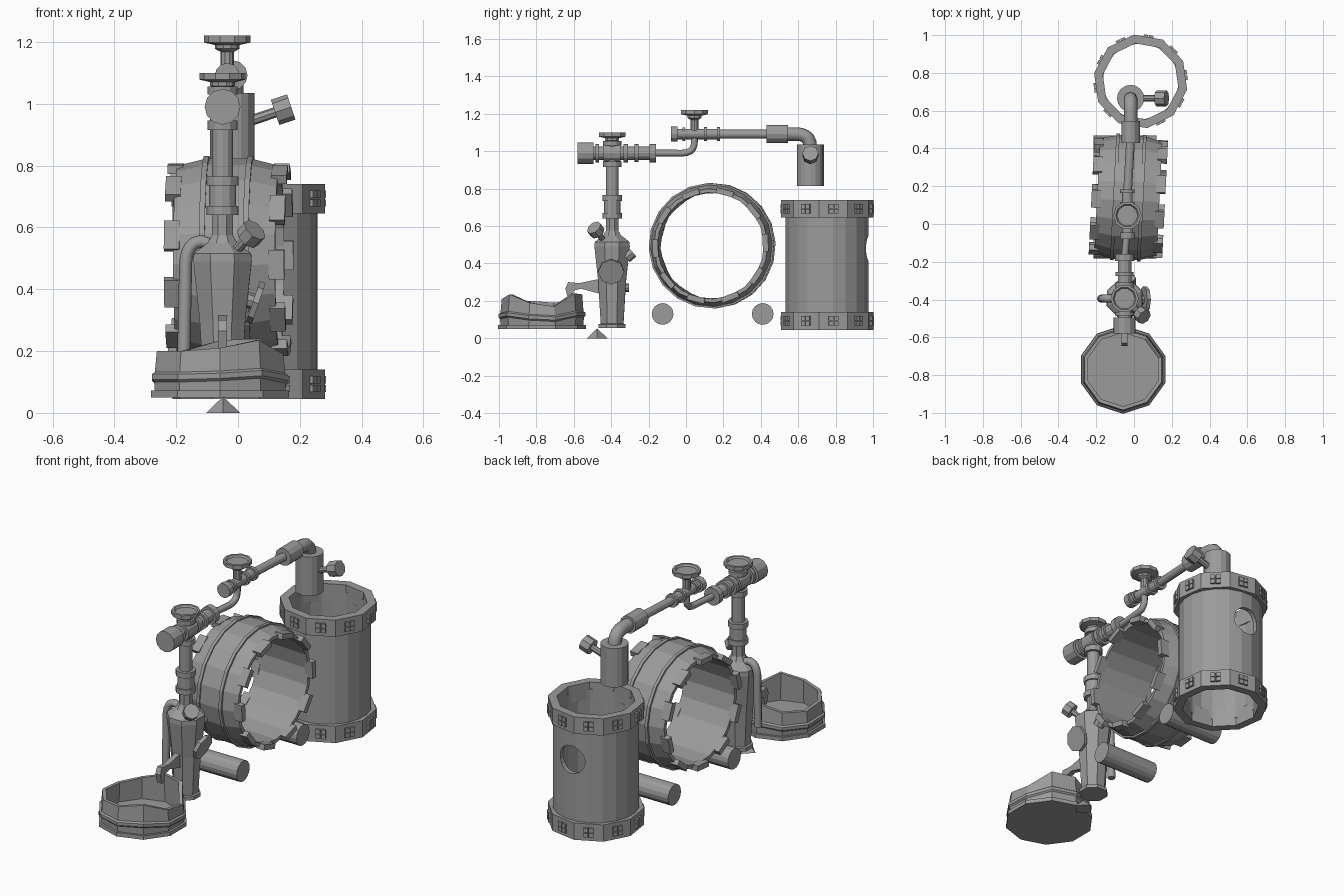
import bpy, bmesh, math
from mathutils import Matrix, Vector

if "Cube" in bpy.data.objects:
    bpy.data.objects.remove(bpy.data.objects["Cube"], do_unlink=True)

grey = bpy.data.materials.new("dull_grey")
grey.use_nodes = True
grey.diffuse_color = (0.33, 0.33, 0.33, 1)
grey.node_tree.nodes["Principled BSDF"].inputs["Base Color"].default_value = grey.diffuse_color

X, Y, Z = Vector((1, 0, 0)), Vector((0, 1, 0)), Vector((0, 0, 1))


def add_object(name, bm):
    bmesh.ops.recalc_face_normals(bm, faces=bm.faces)
    mesh = bpy.data.meshes.new(name)
    bm.to_mesh(mesh)
    bm.free()
    mesh.materials.append(grey)
    obj = bpy.data.objects.new(name, mesh)
    bpy.context.scene.collection.objects.link(obj)
    return obj


def frame(loc, axis):
    turn = Z.rotation_difference(Vector(axis).normalized())
    return Matrix.Translation(loc) @ turn.to_matrix().to_4x4()


def lathe(name, profile, loc=(0, 0, 0), axis=Z, sides=12, phase=0, ring=False):
    """Turn (height, radius) points around an axis; ring joins last to first."""
    bm = bmesh.new()
    loops = []
    for h, r in profile:
        angles = [math.radians(phase) + math.tau * i / sides for i in range(sides)]
        loops.append([bm.verts.new((r * math.cos(a), r * math.sin(a), h)) for a in angles])
    pairs = list(zip(loops, loops[1:]))
    if ring:
        pairs.append((loops[-1], loops[0]))
    else:
        bm.faces.new(loops[0])
        bm.faces.new(loops[-1])
    for low, high in pairs:
        for i in range(sides):
            j = (i + 1) % sides
            bm.faces.new((low[i], low[j], high[j], high[i]))
    bm.transform(frame(loc, axis))
    return add_object(name, bm)


def rod(name, start, end, radius, sides=12, phase=0):
    a, b = Vector(start), Vector(end)
    return lathe(name, [(0, radius), ((b - a).length, radius)], a, b - a, sides, phase)


def boxes(name, items):
    """Join boxes given as (matrix, size)."""
    bm = bmesh.new()
    for matrix, size in items:
        bmesh.ops.create_cube(bm, size=1, matrix=matrix @ Matrix.Diagonal((*size, 1)))
    return add_object(name, bm)


def pipe(name, points, radius):
    curve = bpy.data.curves.new(name, "CURVE")
    curve.dimensions = "3D"
    curve.bevel_depth, curve.bevel_resolution, curve.use_fill_caps = radius, 2, True
    spline = curve.splines.new("POLY")
    spline.points.add(len(points) - 1)
    for p, co in zip(spline.points, points):
        p.co = (*co, 1)
    temp = bpy.data.objects.new(name + "_path", curve)
    bpy.context.scene.collection.objects.link(temp)
    bm = bmesh.new()
    bm.from_mesh(temp.evaluated_get(bpy.context.evaluated_depsgraph_get()).to_mesh())
    bpy.data.objects.remove(temp, do_unlink=True)
    return add_object(name, bm)


def bend(start, corner, end, steps=5):
    a, b, c = map(Vector, (start, corner, end))
    ts = [i / steps for i in range(steps + 1)]
    return [a * (1 - t) ** 2 + b * 2 * t * (1 - t) + c * t * t for t in ts]


def collars(name, loc, axis, spans):
    """Short cylinders along an axis, given as (start, end, radius)."""
    for start, end, r in spans:
        lathe(name, [(start, r), (end, r)], loc, axis)


def hand_wheel(name, loc, stem):
    lathe(name, [(-stem, .022), (-.03, .022), (-.02, .04), (-.008, .04), (0, .075),
                 (.022, .075), (.022, .062), (.012, .055)], loc, sides=10)


# Open tank with two ten-sided bands
tank = Vector((.035, .755, 0))
shell = lathe("tank_shell", [(.09, .224), (.7, .224), (.7, .2), (.09, .2)],
              tank, sides=20, phase=-10, ring=True)
cutter = rod("hole_cutter", (.035, .85, .48), (.035, 1.1, .48), .078, 20)
cutter.hide_render = True
cut = shell.modifiers.new("round_hole", "BOOLEAN")
cut.operation, cut.object, cut.solver = "DIFFERENCE", cutter, "EXACT"
bpy.context.view_layer.update()
shell.data = bpy.data.meshes.new_from_object(
    shell.evaluated_get(bpy.context.evaluated_depsgraph_get()))
shell.modifiers.clear()
bpy.data.objects.remove(cutter, do_unlink=True)

studs = []
for base in (.045, .645):
    lathe("tank_band", [(0, .25), (.095, .25), (.095, .203), (0, .203)],
          tank + Z * base, sides=10, phase=-10, ring=True)
    for k in range(10):
        face = Matrix.Translation(tank + Z * (base + .048)) @ Matrix.Rotation(
            math.radians(8 + 36 * k), 4, "Z")
        for u in (-.014, .014):
            for v in (-.014, .014):
                studs.append((face @ Matrix.Translation((.24, u, v)), (.018, .024, .024)))
boxes("band_studs", studs)

# Large barrel ring lying on its side, with toothed ends
barrel_loc, barrel_axis = (-.03, .14, .495), Vector((1, -.05, 0))
half = [(.165, .305), (.08, .326), (.08, .336), (.062, .336), (.062, .329)]
outer = half + [(-h, r) for h, r in reversed(half)]
lathe("barrel_ring", outer + [(-.165, .285), (.165, .285)],
      barrel_loc, barrel_axis, 20, ring=True)
teeth = []
for side in (-1, 1):
    for k in range(10):
        spin = Matrix.Rotation(math.radians(36 * k + 9 + 9 * side), 4, "Z")
        teeth.append((frame(barrel_loc, barrel_axis) @ spin
                      @ Matrix.Translation((.295, 0, side * .17)), (.03, .095, .05)))
boxes("barrel_teeth", teeth)

# Rollers under the barrel
for y in (-.125, .41):
    rod("support_roller", (-.215, y, .13), (.12, y, .13), .058, 16)

# Basin with an uneven rim
basin = (-.058, -.77, 0)
bowl = lathe("basin", [(.05, .235), (.072, .235), (.072, .222), (.1, .224), (.108, .232),
                       (.125, .232), (.132, .222), (.2, .215), (.2, .195), (.08, .2)],
             basin, sides=10, phase=18)
rim = [.17, .24, .235, .2, .19, .2, .2, .21, .235, .19]
for v in bowl.data.vertices:
    if v.co.z > .09:
        angle = math.degrees(math.atan2(v.co.y - basin[1], v.co.x - basin[0]))
        lift = rim[round((angle - 18) / 36) % 10] - .2
        v.co.z += lift * (1 if v.co.z > .15 else .35)

# Pump column: base, tapered body, neck and riser
px, py = -.05, -.395
pump = Vector((px, py, 0))
lathe("pump_body", [(.055, .078), (.075, .078), (.078, .066), (.3, .08), (.49, .102),
                    (.515, .1), (.55, .052), (.575, .036), (.645, .036)], pump, sides=8, phase=22)
rod("riser_pipe", (px, py, .6), (px, py, 1.06), .034)
collars("riser_collar", pump, Z, [(.64, .67, .052), (.67, .735, .044), (.735, .765, .052),
                                  (.915, .945, .049), (1.03, 1.055, .049)])
hand_wheel("pump_wheel", (px, py, 1.078), .05)
lathe("ground_spike", [(0, .055), (.052, .001)], (-.048, -.475, 0), sides=4)

# Cross pipe with end cap and collars
cross = Vector((px, py, .99))
rod("cross_pipe", (px, -.5, .99), (px, -.17, .99), .036)
collars("cross_collar", cross, Y, [(-.185, -.1, .058), (-.09, -.07, .05), (-.045, .045, .05),
                                   (.06, .085, .05), (.12, .14, .048), (.2, .235, .05)])

# Thin pipe turning up into the upper valve
ux, uy = -.035, .045
pipe("connecting_pipe", [(px, -.18, .99)] + bend((ux, -.02, .99), (ux, uy, .99), (ux, uy, 1.05))
     + [(ux, uy, 1.09)], .018)
hand_wheel("upper_wheel", (ux, uy, 1.198), .1)
valve = Vector((ux, uy, 1.092))
collars("valve_collar", valve, Y, [(-.125, -.09, .04), (-.09, .05, .028), (-.065, -.05, .036),
                                   (.05, .068, .038), (.068, .12, .028), (.12, .138, .038)])

# Long upper pipe, coupling and elbow down to the outlet
sx, sy = -.018, .665
rod("upper_pipe", (ux, .15, 1.092), (sx, .45, 1.092), .023)
rod("pipe_coupling", (sx, .43, 1.092), (sx, .545, 1.092), .049)
pipe("outlet_elbow", [(sx, .53, 1.092)] + bend((sx, .59, 1.092), (sx, sy, 1.092), (sx, sy, 1.02)),
     .036)
rod("outlet_cylinder", (sx, sy, .815), (sx, sy, 1.035), .072, 16)


def knob(name, start, end, stem, radius, thick):
    """A thin stem carrying a thick eight-sided head."""
    a, b = Vector(start), Vector(end)
    rod(name + "_stem", a, b, stem, 8)
    rod(name + "_head", b, b + (b - a).normalized() * thick, radius, 8)


knob("outlet_knob", (.04, sy, .945), (.12, sy, .972), .017, .043, .055)
knob("pump_knob", (-.02, -.43, .51), (.03, -.472, .565), .016, .042, .042)
knob("side_disc", (-.01, -.4, .38), (.048, -.4, .36), .025, .07, .02)

# Side tube looping down the pump
pipe("side_tube", [(-.08, py, .54)] + bend((-.12, py, .555), (-.175, py, .55), (-.17, py, .45))
     + [(-.175, py, .2)], .021)

# Spout reaching over the basin
outline = [(-.45, .32), (-.57, .295), (-.63, .3), (-.645, .265),
           (-.63, .21), (-.61, .21), (-.6, .255), (-.56, .265), (-.45, .235)]
bm = bmesh.new()
face = bm.faces.new([bm.verts.new((px - .015, y, z)) for y, z in outline])
swept = bmesh.ops.extrude_face_region(bm, geom=[face])["geom"]
bmesh.ops.translate(bm, vec=X * .03, verts=[g for g in swept if isinstance(g, bmesh.types.BMVert)])
bmesh.ops.triangulate(bm, faces=[f for f in bm.faces if len(f.verts) > 4])
add_object("spout", bm)

# Small fittings on the back of the pump
rod("rear_fitting", (px + .03, -.32, .43), (px + .03, -.285, .46), .03, 8)
rod("rear_plug", (px, -.34, .27), (px, -.305, .27), .022, 8)
